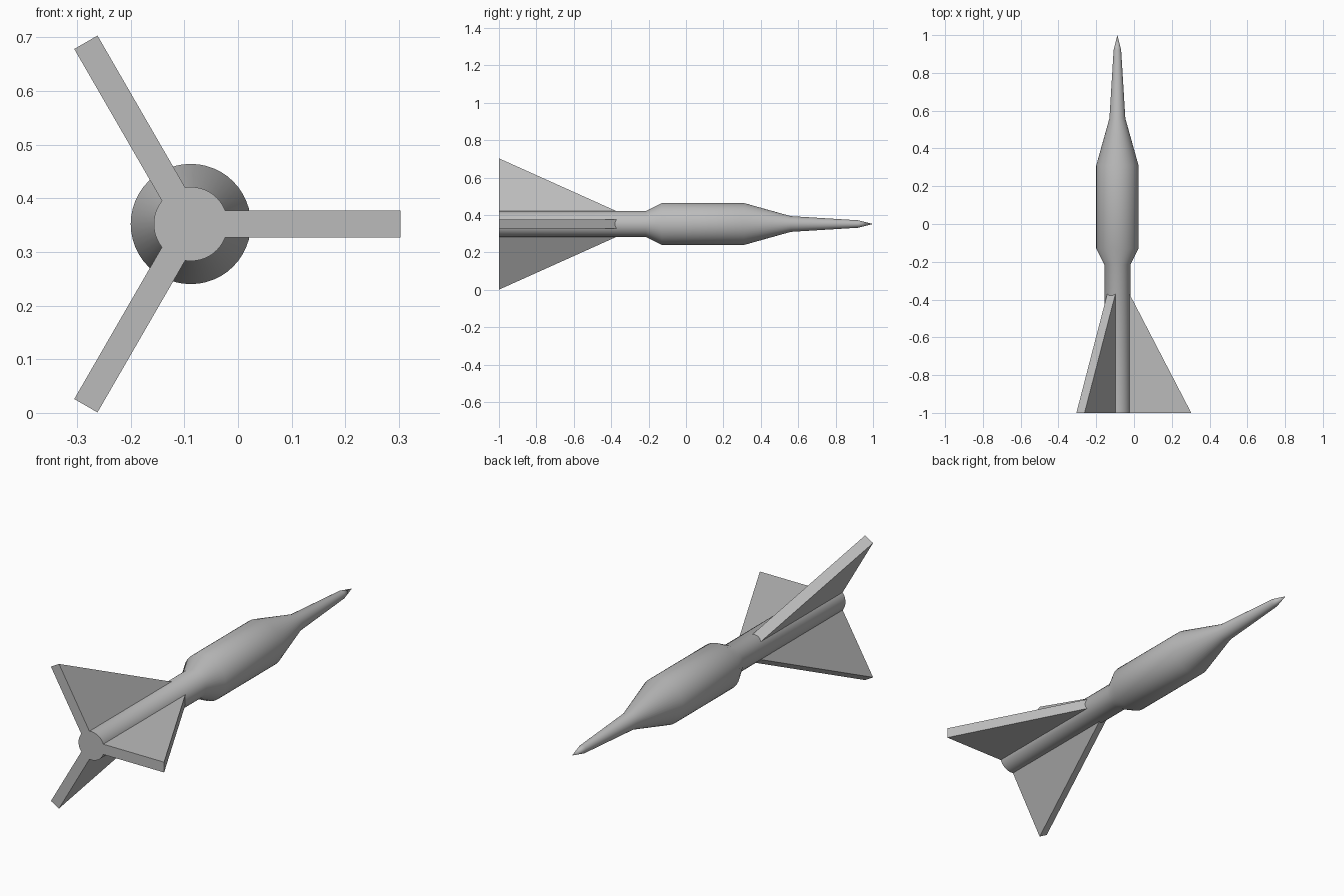
import bpy
import bmesh
from math import cos, sin, pi, radians
from mathutils import Matrix, Vector

cube = bpy.data.objects.get("Cube")
if cube:
    bpy.data.objects.remove(cube, do_unlink=True)

AXIS = Vector((-0.088, 0, 0.352))   # long axis of the rocket, parallel to y
SEGMENTS = 48

grey = bpy.data.materials.new("plain grey")
grey.use_nodes = True
grey.diffuse_color = (0.5, 0.5, 0.5, 1)
grey.node_tree.nodes["Principled BSDF"].inputs["Base Color"].default_value = (0.5, 0.5, 0.5, 1)


def finish(bm, name):
    """Turn a bmesh into a named, coloured object."""
    bmesh.ops.recalc_face_normals(bm, faces=bm.faces)
    mesh = bpy.data.meshes.new(name)
    bm.to_mesh(mesh)
    bm.free()
    mesh.materials.append(grey)
    obj = bpy.data.objects.new(name, mesh)
    bpy.context.collection.objects.link(obj)
    obj.location = AXIS
    return obj


# Body: (y, radius) profile swept around the axis
profile = [(-1, 0.069), (-0.215, 0.069), (-0.13, 0.112), (0.31, 0.112),
           (0.56, 0.042), (0.92, 0.02)]
bm = bmesh.new()
rings = []
for y, r in profile:
    angles = [2 * pi * i / SEGMENTS for i in range(SEGMENTS)]
    rings.append([bm.verts.new((r * cos(a), y, r * sin(a))) for a in angles])
tip = bm.verts.new((0, 1, 0))
bm.faces.new(rings[0])
for i in range(SEGMENTS):
    j = (i + 1) % SEGMENTS
    for low, high in zip(rings, rings[1:]):
        bm.faces.new((low[i], low[j], high[j], high[i]))
    bm.faces.new((rings[-1][i], rings[-1][j], tip))
body = finish(bm, "body")
bpy.ops.object.select_all(action='DESELECT')
body.select_set(True)
bpy.context.view_layer.objects.active = body
bpy.ops.object.shade_smooth_by_angle(angle=radians(30))

# Fins: swept triangular slabs whose roots are buried in the body
fin_outline = [(0.04, -1), (0.391, -1), (0.064, -0.37), (0.04, -0.324)]
THICKNESS = 0.05
for k, name in enumerate(("left_fin", "upper_fin", "lower_fin")):
    bm = bmesh.new()
    face = bm.faces.new([bm.verts.new((r, y, -THICKNESS / 2)) for r, y in fin_outline])
    extruded = bmesh.ops.extrude_face_region(bm, geom=[face])["geom"]
    bmesh.ops.translate(bm, vec=(0, 0, THICKNESS),
                        verts=[v for v in extruded if isinstance(v, bmesh.types.BMVert)])
    bmesh.ops.transform(bm, matrix=Matrix.Rotation(-k * 2 * pi / 3, 4, 'Y'), verts=bm.verts)
    finish(bm, name)
